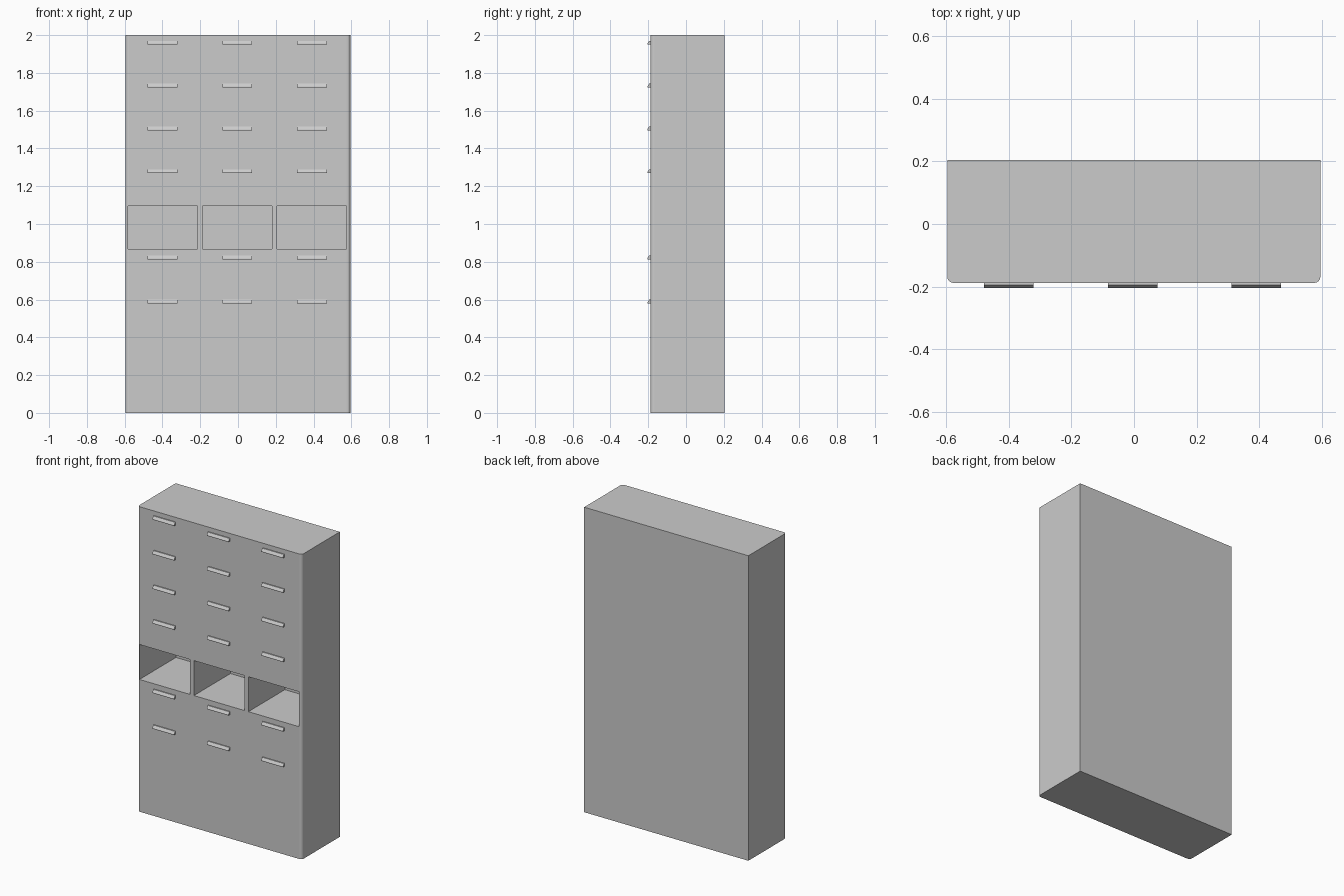
import bpy, bmesh
from mathutils import Matrix, Vector

if "Cube" in bpy.data.objects:
    bpy.data.objects.remove(bpy.data.objects["Cube"])

COLUMNS = (-0.399, -0.004, 0.391)
HANDLE_ROWS = (1.96, 1.733, 1.506, 1.279, 0.823, 0.589)


def add_object(name, bm):
    bmesh.ops.recalc_face_normals(bm, faces=bm.faces[:])
    mesh = bpy.data.meshes.new(name)
    bm.to_mesh(mesh)
    bm.free()
    obj = bpy.data.objects.new(name, mesh)
    bpy.context.collection.objects.link(obj)
    return obj


def box(name, lo, hi, round_front=0):
    lo, hi = Vector(lo), Vector(hi)
    bm = bmesh.new()
    bmesh.ops.create_cube(bm, size=1, matrix=Matrix.Translation((lo + hi) / 2)
                          @ Matrix.Diagonal((*(hi - lo), 1)))
    if round_front:
        edges = [e for e in bm.edges
                 if abs(e.verts[0].co.z - e.verts[1].co.z) > 0.1
                 and e.verts[0].co.y < (lo.y + hi.y) / 2]
        bmesh.ops.bevel(bm, geom=edges, offset=round_front, segments=5,
                        profile=0.5, affect='EDGES')
    return add_object(name, bm)


def handle(name, x, z, half=0.079):
    # wedge profile (y, z offset) extruded along x
    profile = [(-0.185, -0.010), (-0.205, -0.010), (-0.205, -0.005),
               (-0.195, 0.010), (-0.185, 0.010)]
    bm = bmesh.new()
    face = bm.faces.new([bm.verts.new((x - half, y, z + dz)) for y, dz in profile])
    ext = bmesh.ops.extrude_face_region(bm, geom=[face], use_keep_orig=True)
    verts = [v for v in ext["geom"] if isinstance(v, bmesh.types.BMVert)]
    bmesh.ops.translate(bm, verts=verts, vec=(2 * half, 0, 0))
    return add_object(name, bm)


# Cabinet body with rounded front corners
body = box("cabinet_body", (-0.596, -0.188, 0), (0.595, 0.205, 2), 0.02)

# Three open pigeonholes cut into the body
for i, x in enumerate(COLUMNS):
    cutter = box(f"niche_cutter_{i}", (x - 0.184, -0.3, 0.867), (x + 0.184, 0.19, 1.096))
    cutter.hide_render = True
    cutter.hide_set(True)
    cutter.display_type = 'WIRE'
    mod = body.modifiers.new(f"niche_{i}", 'BOOLEAN')
    mod.operation = 'DIFFERENCE'
    mod.solver = 'EXACT'
    mod.object = cutter

# Drawer handles
for r, z in enumerate(HANDLE_ROWS):
    for c, x in enumerate(COLUMNS):
        handle(f"handle_{r}_{c}", x, z)
